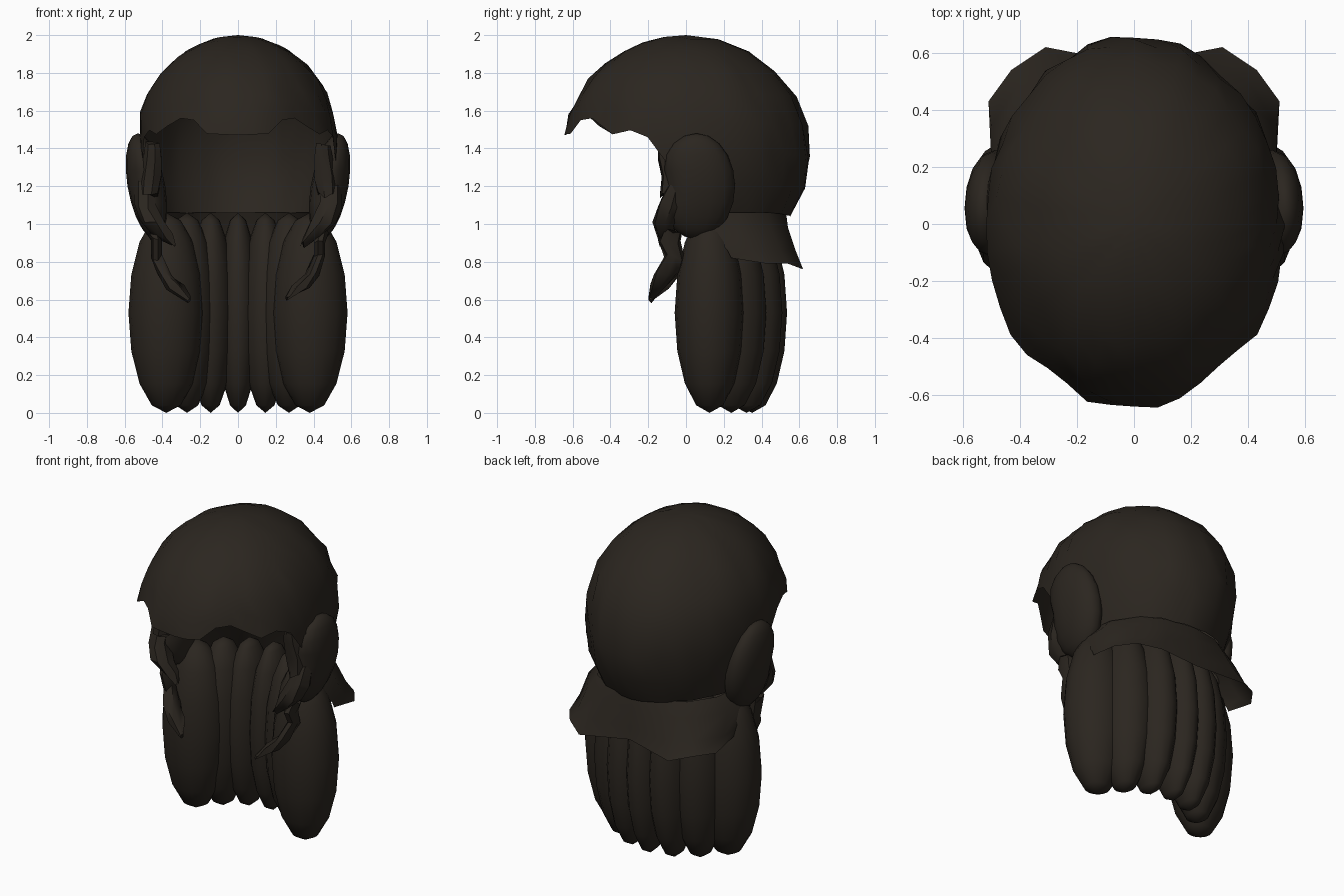
import bpy, bmesh, math, random
from mathutils import Vector, Matrix

if "Cube" in bpy.data.objects:
    bpy.data.objects.remove(bpy.data.objects["Cube"])

random.seed(4)
mat = bpy.data.materials.new("dark_hair")
mat.diffuse_color = (0.024, 0.019, 0.014, 1)
mat.use_nodes = True
mat.node_tree.nodes["Principled BSDF"].inputs["Base Color"].default_value = mat.diffuse_color


def finish(name, bm, angle=50):
    bmesh.ops.recalc_face_normals(bm, faces=bm.faces[:])
    me = bpy.data.meshes.new(name)
    bm.to_mesh(me)
    bm.free()
    ob = bpy.data.objects.new(name, me)
    bpy.context.collection.objects.link(ob)
    me.materials.append(mat)
    bpy.ops.object.select_all(action='DESELECT')
    ob.select_set(True)
    bpy.context.view_layer.objects.active = ob
    bpy.ops.object.shade_smooth_by_angle(angle=math.radians(angle))
    return ob


def loft(bm, rows, closed):
    rings = [[bm.verts.new(p) for p in row] for row in rows]
    n = len(rings[0])
    for a, b in zip(rings, rings[1:]):
        for i in range(n if closed else n - 1):
            j = (i + 1) % n
            bm.faces.new((a[i], a[j], b[j], b[i]))
    return rings


def interp(table, t):
    for (a, u), (b, v) in zip(table, table[1:]):
        if a <= t <= b:
            return u + (v - u) * (t - a) / (b - a)
    return table[-1][1]


# Hair cap: open ellipsoid shell with a ragged lower rim (angle from front, rim height)
RIM = [(0, 1.47), (22, 1.48), (27, 1.55), (36, 1.56), (55, 1.47), (67, 1.51), (78, 1.40),
       (86, 1.20), (98, 1.06), (140, 1.06), (180, 1.04)]
C, RX, RY, RZ = 1.38, 0.52, 0.655, 0.62
bm = bmesh.new()
N, M = 40, 8
rows = []
for k in range(1, M + 1):
    row = []
    for i in range(N):
        a = 360 * i / N
        rim = interp(RIM, min(a, 360 - a))
        low = math.acos(max(-1, min(1, (rim - C) / RZ)))
        t = low * k / M
        r = math.sin(t) * (1 + random.uniform(-0.02, 0.02))
        wide = RX * (1 + 0.07 * max(0, math.sin(2 * t)))     # fuller upper sides
        row.append((wide * r * math.sin(math.radians(a)),
                    -RY * r * math.cos(math.radians(a)), C + RZ * math.cos(t)))
    rows.append(row)
rings = loft(bm, rows, True)
top = bm.verts.new((0, 0, 2.0))
for i in range(N):
    bm.faces.new((top, rings[0][i], rings[0][(i + 1) % N]))
finish("hair_cap", bm)

# Long back strands: seven overlapping lobes in an arc (x, y, half width, half depth)
LOBES = [(0.38, 0.125, 0.2, 0.185), (0.27, 0.24, 0.155, 0.185),
         (0.145, 0.32, 0.125, 0.19), (0, 0.35, 0.11, 0.185)]
for k, (x, y, rx, ry) in enumerate(LOBES):
    for label, s in (("right", 1), ("left", -1)) if x else (("middle", 1),):
        bm = bmesh.new()
        bmesh.ops.create_uvsphere(bm, u_segments=16, v_segments=8, radius=1,
                                  matrix=Matrix.Translation((s * x, y, 0.53))
                                  @ Matrix.Diagonal((rx, ry, 0.53, 1)))
        finish(f"back_strand_{label}_{k + 1}", bm, 60)

# Nape flap: flared skirt under the cap, half plan outlines mirrored
LEVELS = [(1.06, [(0, .53), (.18, .50), (.31, .43), (.41, .28), (.44, .06)]),
          (0.98, [(0, .54), (.20, .54), (.37, .45), (.48, .28), (.48, .10)]),
          (0.86, [(0, .55), (.25, .58), (.40, .50), (.50, .34), (.50, .22)]),
          (0.79, [(0, .56), (.31, .62), (.43, .54), (.51, .43), (.50, .24)])]
bm = bmesh.new()
rows = []
for z, half in LEVELS:
    full = [(-x, y) for x, y in half[:0:-1]] + half
    rows.append([(x, y, z - (0.03 if abs(x) == .31 and z < 0.8 else 0)
                  + (0.03 if y < .25 and z < 0.8 else 0)) for x, y in full])
loft(bm, rows, False)
finish("nape_flap", bm)


# Locks: lofted tubes from (x, y, z, half width, half depth) stations
def lock(name, stations, s, sides=7):
    bm = bmesh.new()
    rows = []
    for x, y, z, rx, ry in stations:
        rows.append([(s * (x + rx * math.cos(2 * math.pi * i / sides)),
                      y + ry * math.sin(2 * math.pi * i / sides),
                      z + random.uniform(-0.02, 0.02)) for i in range(sides)])
    rings = loft(bm, rows, True)
    bm.faces.new(rings[0])
    bm.faces.new(rings[-1])
    finish(name, bm, 40)


for label, s in (("right", 1), ("left", -1)):
    # Side bun: leaning ellipsoid with a pinched curl on its front
    bm = bmesh.new()
    bmesh.ops.create_uvsphere(bm, u_segments=16, v_segments=10, radius=1)
    for v in bm.verts:
        x, y, z = v.co
        pinch = 0.05 * math.exp(-((y + 0.9) ** 2 + z * z) * 7)
        v.co = Vector((s * (0.485 + 0.1 * x + 0.045 * z),
                       0.055 + 0.205 * y + pinch, 1.2 + 0.28 * z))
    finish(f"side_bun_{label}", bm)

    # Front locks by the ears
    lock(f"temple_lock_{label}", [(.45, -.12, 1.42, .04, .03), (.45, -.11, 1.34, .05, .04),
                                  (.46, -.08, 1.24, .06, .05), (.47, -.08, 1.15, .05, .06)], s)
    lock(f"cheek_lock_{label}", [(.49, -.04, 1.22, .06, .06), (.49, -.08, 1.10, .06, .07),
                                 (.45, -.11, 1.00, .07, .07), (.39, -.11, .93, .05, .04),
                                 (.34, -.12, .89, .01, .02)], s)
    lock(f"side_wisp_{label}", [(.44, -.07, .96, .04, .05), (.43, -.09, .91, .03, .06),
                                (.43, -.06, .82, .03, .05), (.39, -.10, .73, .04, .07),
                                (.33, -.14, .67, .05, .05), (.26, -.19, .60, .01, .01)], s)
